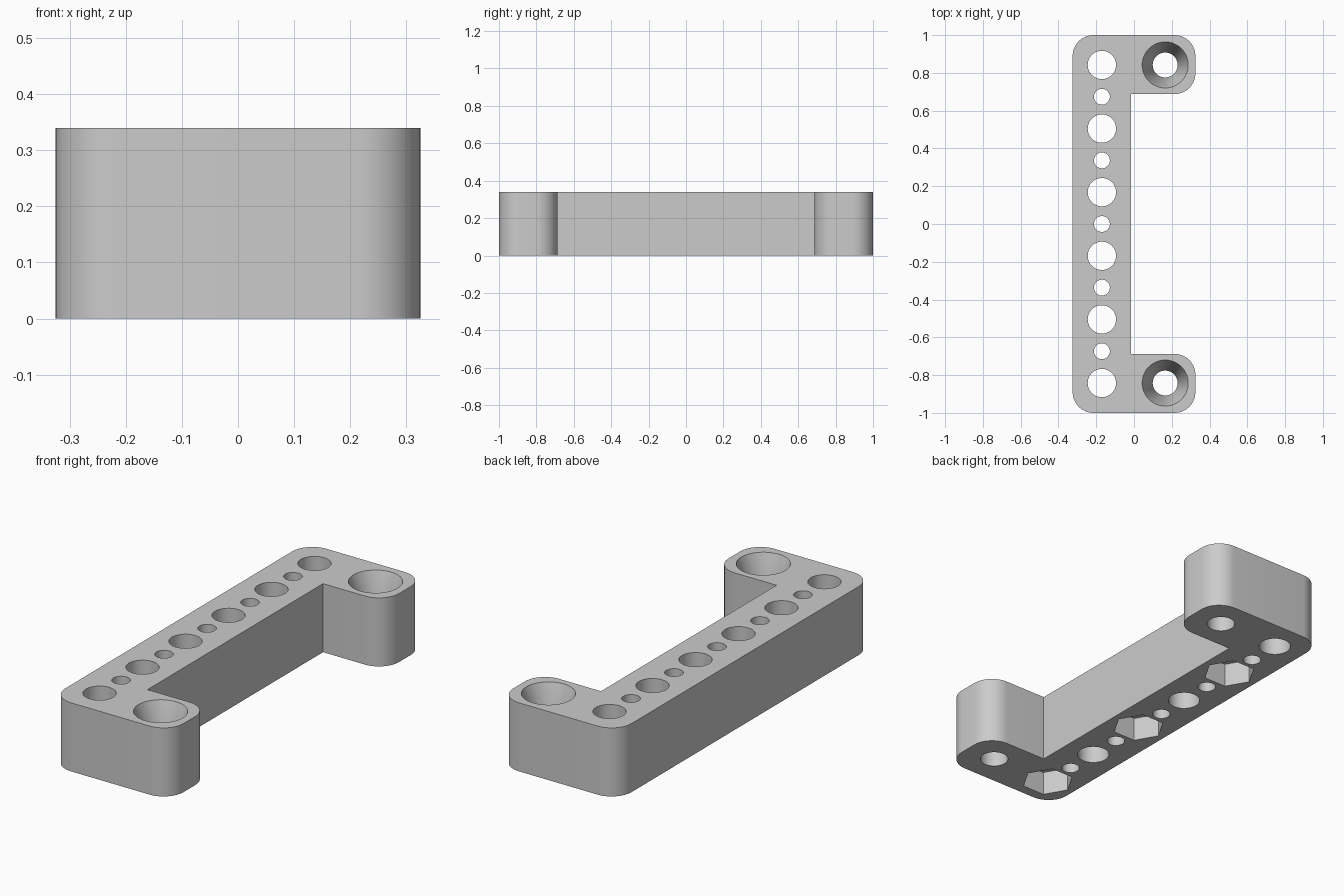
import bpy, bmesh, math
from mathutils import Vector

cube = bpy.data.objects.get("Cube")
if cube:
    bpy.data.objects.remove(cube, do_unlink=True)

HEIGHT = 0.34
HOLE_X, ARM_X, END_Y = -0.17, 0.165, 0.842

grey = bpy.data.materials.new("plain_grey")
grey.use_nodes = True
grey.diffuse_color = (0.6, 0.6, 0.6, 1)
grey.node_tree.nodes["Principled BSDF"].inputs["Base Color"].default_value = (0.6, 0.6, 0.6, 1)


def make_object(name, bm):
    bmesh.ops.recalc_face_normals(bm, faces=bm.faces)
    mesh = bpy.data.meshes.new(name)
    bm.to_mesh(mesh)
    bm.free()
    mesh.materials.append(grey)
    obj = bpy.data.objects.new(name, mesh)
    bpy.context.collection.objects.link(obj)
    return obj


def rounded_outline(corners, steps=12):
    """Replace each corner (x, y, radius) with a square-corner arc."""
    points = []
    for i, (x, y, r) in enumerate(corners):
        p = Vector((x, y))
        if r == 0:
            points.append(p)
            continue
        a = (Vector(corners[i - 1][:2]) - p).normalized() * r
        b = (Vector(corners[(i + 1) % len(corners)][:2]) - p).normalized() * r
        for k in range(steps + 1):
            t = math.pi / 2 * k / steps
            points.append(p + a * (1 - math.sin(t)) + b * (1 - math.cos(t)))
    return points


def lathe(bm, x, y, profile, sides=48):
    """Closed stack of rings given as (radius, z)."""
    rings = []
    for r, z in profile:
        rings.append([bm.verts.new((x + r * math.cos(math.tau * k / sides),
                                    y + r * math.sin(math.tau * k / sides), z))
                      for k in range(sides)])
    for low, high in zip(rings, rings[1:]):
        for k in range(sides):
            n = (k + 1) % sides
            bm.faces.new((low[k], low[n], high[n], high[k]))
    bm.faces.new(rings[0])
    bm.faces.new(rings[-1])


# Bracket body: long bar with an arm at each end
R = 0.11
half = [(-0.015, 0.688, 0), (0.325, 0.688, R), (0.325, 1, R), (-0.325, 1, R)]
corners = half + [(x, -y, r) for x, y, r in reversed(half)]
bm = bmesh.new()
base = bm.faces.new([bm.verts.new((p.x, p.y, 0)) for p in rounded_outline(corners)])
top = bmesh.ops.extrude_face_region(bm, geom=[base])["geom"]
bmesh.ops.translate(bm, vec=(0, 0, HEIGHT), verts=[v for v in top if isinstance(v, bmesh.types.BMVert)])
body = make_object("bracket_body", bm)

# Cutter: alternating bar holes and countersunk arm holes
bm = bmesh.new()
for i in range(11):
    r = 0.075 if i % 2 == 0 else 0.042
    lathe(bm, HOLE_X, END_Y * (i - 5) / 5, [(r, -0.1), (r, HEIGHT + 0.1)])
for side in (-1, 1):
    lathe(bm, ARM_X, side * END_Y,
          [(0.066, -0.1), (0.066, HEIGHT - 0.17), (0.122, HEIGHT), (0.122, HEIGHT + 0.1)])
holes = make_object("hole_cutter", bm)

# Cutter: hexagonal nut pockets underneath
bm = bmesh.new()
for i in (0, 4, 8):
    lathe(bm, HOLE_X, END_Y * (i - 5) / 5, [(0.123, -0.1), (0.123, 0.12)], sides=6)
pockets = make_object("nut_pocket_cutter", bm)

bpy.ops.object.select_all(action="DESELECT")
bpy.context.view_layer.objects.active = body
body.select_set(True)
for cutter in (holes, pockets):
    cutter.hide_render = True
    mod = body.modifiers.new(cutter.name, "BOOLEAN")
    mod.operation, mod.solver, mod.object = "DIFFERENCE", "EXACT", cutter
    bpy.ops.object.modifier_apply(modifier=mod.name)
    bpy.data.objects.remove(cutter, do_unlink=True)
bpy.ops.object.shade_smooth_by_angle(angle=math.radians(30))
